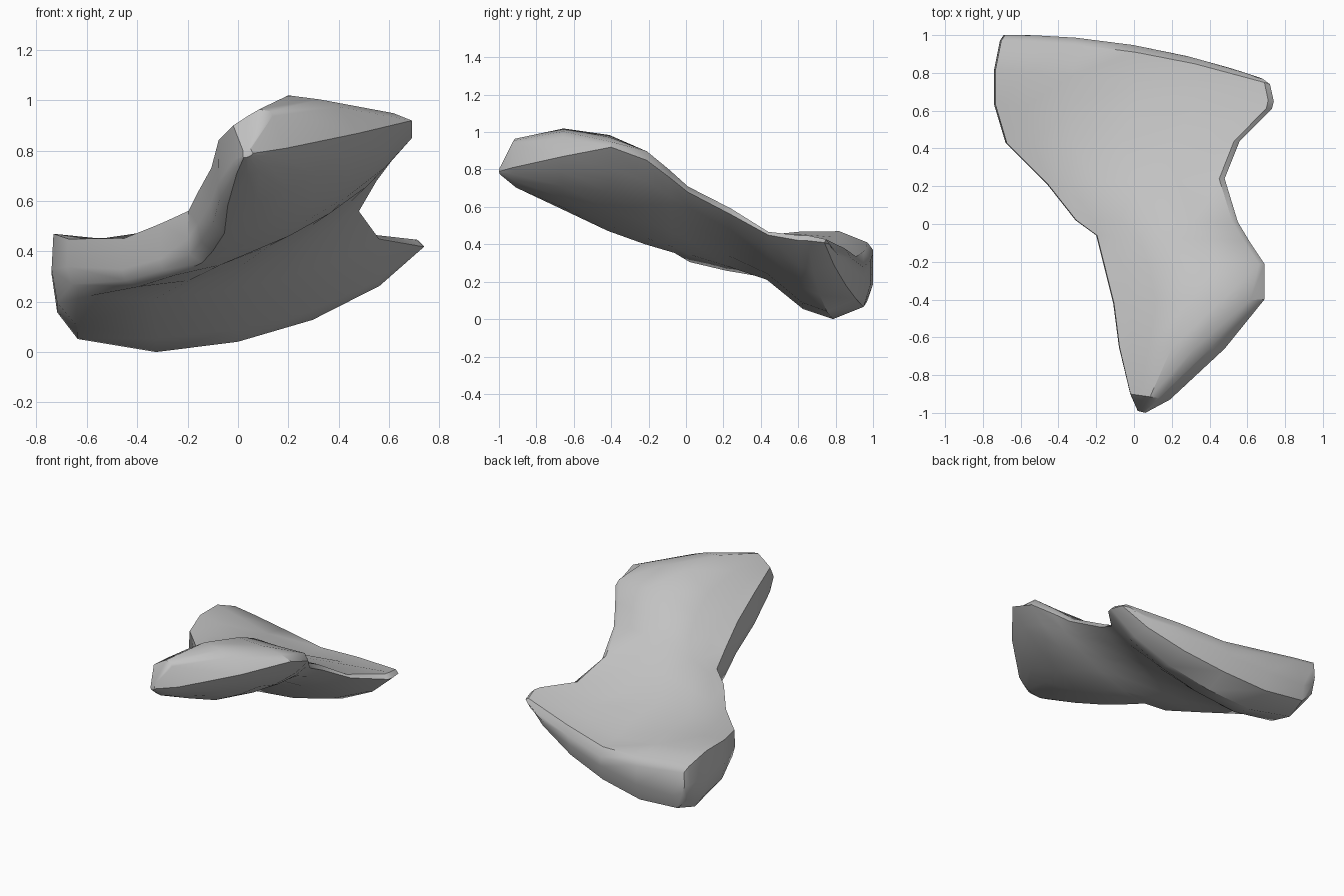
import bpy
import bmesh
from mathutils import Vector

cube = bpy.data.objects.get("Cube")
if cube:
    bpy.data.objects.remove(cube)

# Single stone-grey material
GREY = (0.54, 0.54, 0.54, 1.0)
stone = bpy.data.materials.new("stone_grey")
stone.use_nodes = True
stone.diffuse_color = GREY
shader = stone.node_tree.nodes["Principled BSDF"]
shader.inputs["Base Color"].default_value = GREY
shader.inputs["Roughness"].default_value = 0.8

# Stations from the narrow tip to the broad end:
# left rim, right rim, top rise (left, middle, right), belly depth
STATIONS = [
    ((.02, -.99, .77), (.06, -1, .78), (.02, .02, .02), .01),
    ((-.02, -.9, .75), (.19, -.93, .8), (.14, .18, .14), .07),
    ((-.08, -.65, .66), (.48, -.66, .86), (.17, .25, .13), .13),
    ((-.11, -.42, .58), (.69, -.4, .91), (.14, .23, .06), .18),
    ((-.16, -.22, .5), (.69, -.21, .84), (.13, .22, .06), .17),
    ((-.2, -.06, .44), (.61, -.09, .75), (.11, .17, .05), .15),
    ((-.31, .02, .36), (.55, .01, .67), (.14, .17, .04), .11),
    ((-.46, .21, .32), (.48, .24, .55), (.12, .13, .04), .11),
    ((-.68, .43, .33), (.56, .44, .44), (.11, .07, .02), .16),
    ((-.74, .63, .32), (.73, .61, .41), (.14, .03, .03), .3),
    ((-.74, .82, .3), (.74, .65, .41), (.16, -.02, .03), .34),
    ((-.71, .97, .27), (.72, .74, .4), (.13, -.01, .02), .25),
    ((-.69, 1, .27), (.68, .77, .39), (.09, -.06, -.02), .13),
]

# The belly is fuller on the left flank and tapers to the right rim
BELLY = ((.88, .42), (.7, .76), (.5, .95), (.28, 1), (.07, .78), (.015, .45))


def ring(left, right, rise, depth):
    """Closed cross-section between two rim points."""
    a, b = Vector(left), Vector(right)
    hl, hm, hr = rise
    # The front rim is bevelled wider, and the back end bows outward
    inset = .08 if a.y < -.3 else .03
    bulge = max(0, a.y - .75) * .25
    edge = 1 - min(.25, inset / (b - a).length)
    top = ((.005, hl), (.12, hl * .75 + hm * .25), (.28, hl * .4 + hm * .6),
           (.5, hm), (.72, (hm + hr) / 2), (edge, hr))
    under = tuple((t, -depth * w) for t, w in BELLY)
    points = []
    for t, dz in ((0, 0), *top, (1, 0), *under):
        p = a.lerp(b, t)
        points.append(p + Vector((0, bulge * 4 * t * (1 - t), dz)))
    return points


# Loft the slab through the stations
bm = bmesh.new()
rings = [[bm.verts.new(p) for p in ring(*s)] for s in STATIONS]
for near, far in zip(rings, rings[1:]):
    n = len(near)
    for i in range(n):
        j = (i + 1) % n
        bm.faces.new((near[i], near[j], far[j], far[i]))

# Close both ends across the top and belly points
for end in (rings[0], rings[-1]):
    n = len(end)
    for i in range(n // 2):
        quad = [end[i], end[i + 1], end[(n - i - 1) % n], end[(n - i) % n]]
        face = list(dict.fromkeys(quad))
        bm.faces.new(face)

bmesh.ops.recalc_face_normals(bm, faces=bm.faces)

# Rest on the ground
low = min(v.co.z for v in bm.verts)
bmesh.ops.translate(bm, verts=bm.verts, vec=(0, 0, -low))

mesh = bpy.data.meshes.new("stone_slab")
bm.to_mesh(mesh)
bm.free()
mesh.materials.append(stone)
slab = bpy.data.objects.new("stone_slab", mesh)
bpy.context.collection.objects.link(slab)

# Smooth broad surfaces, keeping sharp rims
bpy.ops.object.select_all(action='DESELECT')
slab.select_set(True)
bpy.context.view_layer.objects.active = slab
bpy.ops.object.shade_smooth_by_angle(angle=0.7)
